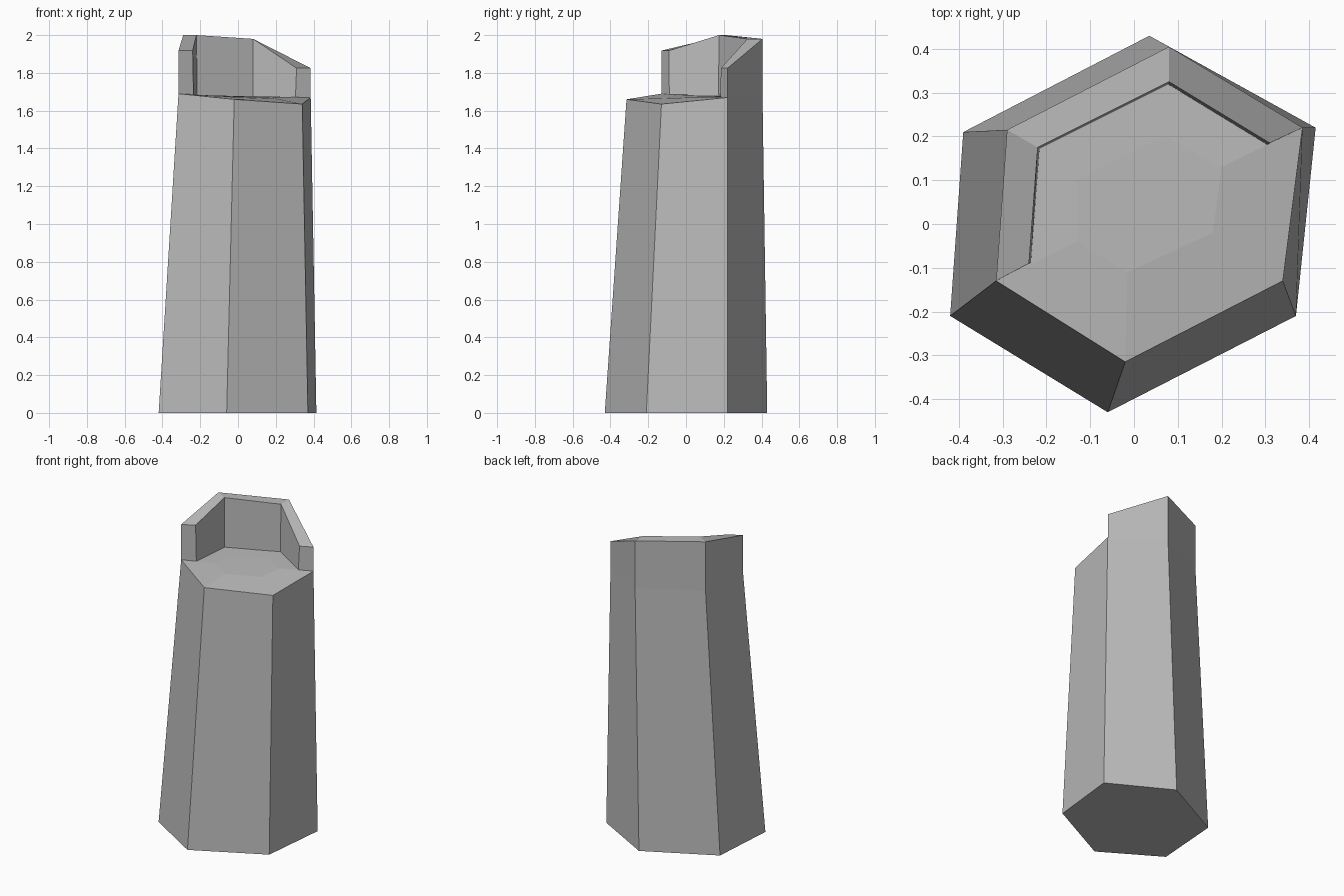
import bpy
import bmesh
from mathutils import Vector

cube = bpy.data.objects.get("Cube")
if cube:
    bpy.data.objects.remove(cube, do_unlink=True)

stone = bpy.data.materials.new("grey stone")
stone.use_nodes = True
grey = (0.5, 0.5, 0.5, 1)
stone.diffuse_color = grey
stone.node_tree.nodes["Principled BSDF"].inputs["Base Color"].default_value = grey


def finish(name, bm):
    bmesh.ops.recalc_face_normals(bm, faces=bm.faces)
    mesh = bpy.data.meshes.new(name)
    bm.to_mesh(mesh)
    bm.free()
    mesh.materials.append(stone)
    obj = bpy.data.objects.new(name, mesh)
    bpy.context.collection.objects.link(obj)
    return obj


def add_ring(bm, points):
    return [bm.verts.new(p) for p in points]


def bridge(bm, a, b, closed=True):
    n = len(a)
    for i in range(n if closed else n - 1):
        j = (i + 1) % n
        bm.faces.new((a[i], a[j], b[j], b[i]))


# Irregular hexagons, counter-clockwise from the front corner
base = [(-0.06, -0.43, 0), (0.37, -0.21, 0), (0.415, 0.22, 0),
        (0.035, 0.43, 0), (-0.39, 0.21, 0), (-0.42, -0.21, 0)]
rim = [(-0.02, -0.315, 1.66), (0.34, -0.13, 1.635), (0.385, 0.22, 1.67),
       (0.08, 0.405, 1.675), (-0.29, 0.215, 1.685), (-0.315, -0.13, 1.69)]
crown = [(-0.015, -0.11, 1.672), (0.18, -0.02, 1.668), (0.2, 0.13, 1.673),
         (0.07, 0.2, 1.677), (-0.13, 0.1, 1.68), (-0.13, -0.04, 1.68)]

# Tapered column with a slightly raised top
bm = bmesh.new()
rings = [add_ring(bm, r) for r in (base, rim, crown)]
bridge(bm, rings[0], rings[1])
bridge(bm, rings[1], rings[2])
bm.faces.new(rings[0])
bm.faces.new(rings[2])
finish("column", bm)

# Broken parapet around the back three sides
outer_low = [Vector(p) for p in rim[2:]]
heights = [1.825, 1.98, 2.0, 1.918]
inner = [(0.31, 0.185), (0.08, 0.325), (-0.22, 0.175), (-0.24, -0.09)]
bm = bmesh.new()
low_out = add_ring(bm, outer_low)
top_out = add_ring(bm, [(p.x, p.y, h) for p, h in zip(outer_low, heights)])
top_in = add_ring(bm, [(x, y, h) for (x, y), h in zip(inner, heights)])
low_in = add_ring(bm, [(x * 0.98, y * 0.98, 1.66) for x, y in inner])
loops = [low_out, top_out, top_in, low_in]
for a, b in zip(loops, loops[1:]):
    bridge(bm, a, b, closed=False)
for end in (0, -1):
    bm.faces.new([loop[end] for loop in loops])
finish("parapet_wall", bm)
